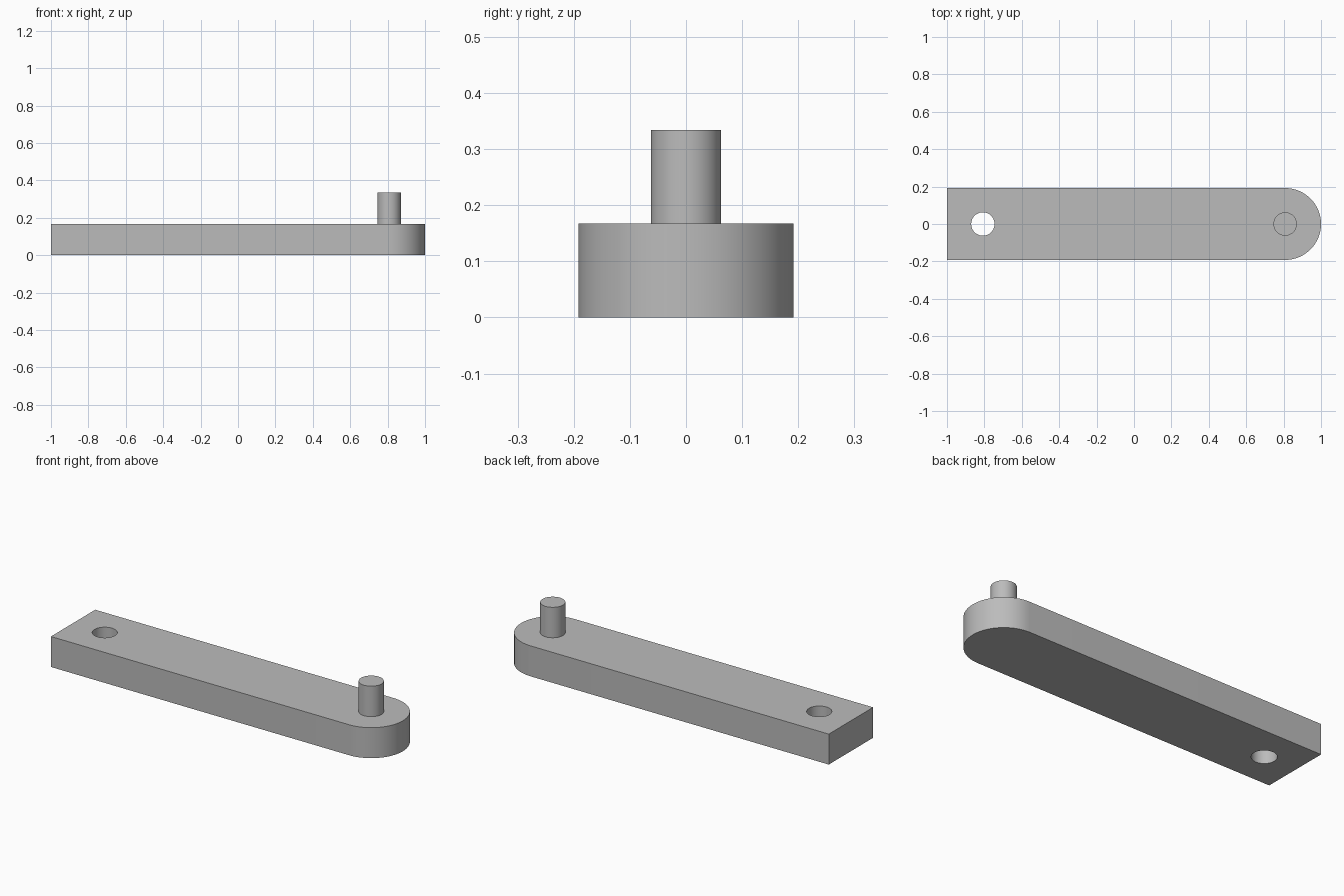
import bpy
import bmesh
from math import sin, cos, pi, radians

HALF_WIDTH = 0.192
THICK = 0.167
PIVOT = 1 - HALF_WIDTH      # distance of pin and hole from the middle
PIN_RADIUS = 0.0625
PIN_TOP = 0.334

if "Cube" in bpy.data.objects:
    bpy.data.objects.remove(bpy.data.objects["Cube"], do_unlink=True)

grey = bpy.data.materials.new("plain grey")
grey.use_nodes = True
grey.diffuse_color = (0.5, 0.5, 0.5, 1)
grey.node_tree.nodes["Principled BSDF"].inputs["Base Color"].default_value = grey.diffuse_color


def prism(name, outline, bottom, top):
    """Extrude a flat outline upwards into a closed solid."""
    bm = bmesh.new()
    face = bm.faces.new([bm.verts.new((x, y, bottom)) for x, y in outline])
    cap = bmesh.ops.extrude_face_region(bm, geom=[face], use_keep_orig=True)
    moved = [v for v in cap["geom"] if isinstance(v, bmesh.types.BMVert)]
    bmesh.ops.translate(bm, verts=moved, vec=(0, 0, top - bottom))
    bmesh.ops.recalc_face_normals(bm, faces=bm.faces)
    mesh = bpy.data.meshes.new(name)
    bm.to_mesh(mesh)
    bm.free()
    mesh.materials.append(grey)
    obj = bpy.data.objects.new(name, mesh)
    bpy.context.collection.objects.link(obj)
    return obj


def arc(cx, radius, start, end, steps):
    angles = [start + (end - start) * i / steps for i in range(steps + 1)]
    return [(cx + radius * cos(a), radius * sin(a)) for a in angles]


def select_only(obj):
    bpy.ops.object.select_all(action='DESELECT')
    obj.select_set(True)
    bpy.context.view_layer.objects.active = obj


# Arm: square at one end, rounded at the other
arm = prism("arm", [(-1, HALF_WIDTH), (-1, -HALF_WIDTH)]
            + arc(PIVOT, HALF_WIDTH, -pi / 2, pi / 2, 32), 0, THICK)

# Round hole through the square end
circle = arc(0, PIN_RADIUS, 0, 2 * pi, 48)[:-1]
cutter = prism("hole_cutter", [(x - PIVOT, y) for x, y in circle], -0.1, THICK + 0.1)
cutter.hide_render = True
cut = arm.modifiers.new("hole", 'BOOLEAN')
cut.operation = 'DIFFERENCE'
cut.solver = 'EXACT'
cut.object = cutter
select_only(arm)
bpy.ops.object.modifier_apply(modifier=cut.name)
bpy.data.objects.remove(cutter, do_unlink=True)

# Pin standing on the rounded end
pin = prism("pin", [(x + PIVOT, y) for x, y in circle], THICK, PIN_TOP)

for part in (arm, pin):
    select_only(part)
    bpy.ops.object.shade_smooth_by_angle(angle=radians(30))
